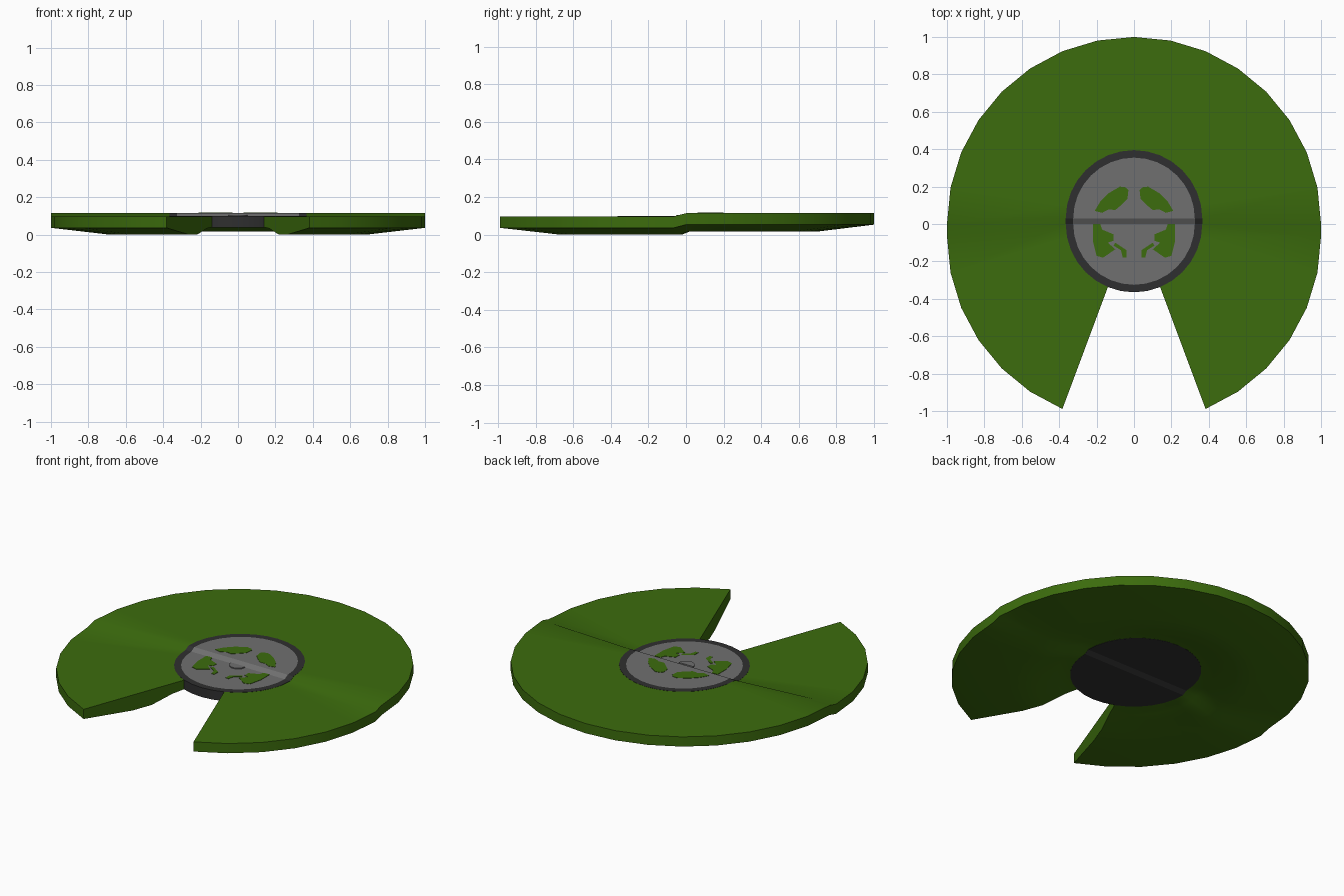
import bpy
import bmesh
from math import cos, sin, radians

if "Cube" in bpy.data.objects:
    bpy.data.objects.remove(bpy.data.objects["Cube"])

HUB_R = 0.365      # hub radius, also the inner edge of the plate
STEP = 0.017       # the back half sits this much higher
GAP = 0.03         # width of the step at the hub
RIM_SHIFT = -0.065 # width of the step at the rim
FRONT_TOP = 0.097


def material(name, rgb):
    mat = bpy.data.materials.new(name)
    mat.use_nodes = True
    color = (*rgb, 1)
    mat.diffuse_color = color
    bsdf = mat.node_tree.nodes["Principled BSDF"]
    bsdf.inputs["Base Color"].default_value = color
    bsdf.inputs["Roughness"].default_value = 0.7
    return mat


green = material("leaf green", (0.045, 0.15, 0.004))
grey = material("mid grey", (0.16, 0.16, 0.16))
dark = material("charcoal", (0.028, 0.028, 0.029))


def finish(name, bm, mats, angle):
    bmesh.ops.remove_doubles(bm, verts=bm.verts, dist=1e-5)
    bmesh.ops.recalc_face_normals(bm, faces=bm.faces)
    mesh = bpy.data.meshes.new(name)
    bm.to_mesh(mesh)
    bm.free()
    for mat in mats:
        mesh.materials.append(mat)
    obj = bpy.data.objects.new(name, mesh)
    bpy.context.collection.objects.link(obj)
    bpy.ops.object.select_all(action="DESELECT")
    obj.select_set(True)
    bpy.context.view_layer.objects.active = obj
    bpy.ops.object.shade_smooth_by_angle(angle=radians(angle))
    return obj


def point(r, z, angle, back):
    """Turned point, with the two halves pulled apart and the back half raised."""
    t = max(0, (r - HUB_R) / (1 - HUB_R))
    shift = GAP * (1 - t) if back else RIM_SHIFT * t
    a = radians(angle)
    return (r * cos(a), r * sin(a) + shift, z + (STEP if back else 0))


def columns(front_steps):
    """Angles of the profile copies: right front, back half, left front."""
    s = 11.25
    right = [(-s * i, False) for i in range(front_steps, -1, -1)]
    back = [(s * i, True) for i in range(17)]
    left = [(180 + s * i, False) for i in range(front_steps + 1)]
    return right + back + left


def turn(name, profile, cols, loop, slots, mats, angle):
    bm = bmesh.new()
    grid = [[bm.verts.new(point(r, z, a, b)) for r, z in profile] for a, b in cols]
    n = len(profile)
    for c0, c1 in zip(grid, grid[1:]):
        for i in range(n if loop else n - 1):
            j = (i + 1) % n
            face = bm.faces.new((c0[i], c0[j], c1[j], c1[i]))
            face.material_index = slots[i] if slots else 0
    if loop:
        bm.faces.new(grid[0])
        bm.faces.new(grid[-1])
    return finish(name, bm, mats, angle)


# Notched plate with a chamfered rim and a dished underside
plate_profile = [(HUB_R, FRONT_TOP), (1, FRONT_TOP), (1, 0.036), (0.69, 0.0),
                 (0.57, 0.0), (0.44, 0.032), (HUB_R, 0.04)]
turn("notched_plate", plate_profile, columns(6), True, None, [green], 35)

# Hub: grey face, dark ring, dark side and underside
top = FRONT_TOP + 0.001
hub_profile = [(0, top), (0.325, top), (HUB_R, top), (HUB_R, 0.039), (0, 0.039)]
turn("hub", hub_profile, columns(8), False, [0, 1, 1, 1], [grey, dark], 25)


def thin_plate(name, outline, z, mat, height=0.002):
    bm = bmesh.new()
    base = bm.faces.new([bm.verts.new((x, y, z)) for x, y in outline])
    out = bmesh.ops.extrude_face_region(bm, geom=[base])
    for v in out["geom"]:
        if isinstance(v, bmesh.types.BMVert):
            v.co.z += height
    return finish(name, bm, [mat], 30)


# Green windows in the hub face, mirrored left and right
windows = {
    "back_window": (top + STEP, [
        (0.03, 0.18), (0.045, 0.196), (0.075, 0.2), (0.135, 0.165), (0.18, 0.12),
        (0.21, 0.07), (0.17, 0.06), (0.135, 0.078), (0.1, 0.075), (0.07, 0.1),
        (0.035, 0.135)]),
    "front_window": (top, [
        (0.22, 0.0), (0.18, 0.0), (0.17, -0.03), (0.11, -0.055), (0.11, -0.09),
        (0.14, -0.1), (0.1, -0.135), (0.165, -0.18), (0.2, -0.17), (0.22, -0.09)]),
    "small_window": (top, [
        (0.1, -0.1), (0.04, -0.14), (0.04, -0.18), (0.06, -0.18), (0.07, -0.14),
        (0.11, -0.115)]),
}
for name, (z, outline) in windows.items():
    for side, sign in (("left", 1), ("right", -1)):
        thin_plate(f"{side}_{name}", [(sign * x, y) for x, y in outline], z, green)

# Small half-round button in the middle of the hub
button = [(0.05 * cos(radians(a)), 0.05 * sin(radians(a))) for a in range(180, 361, 15)]
thin_plate("hub_button", button, top, grey, 0.006)
